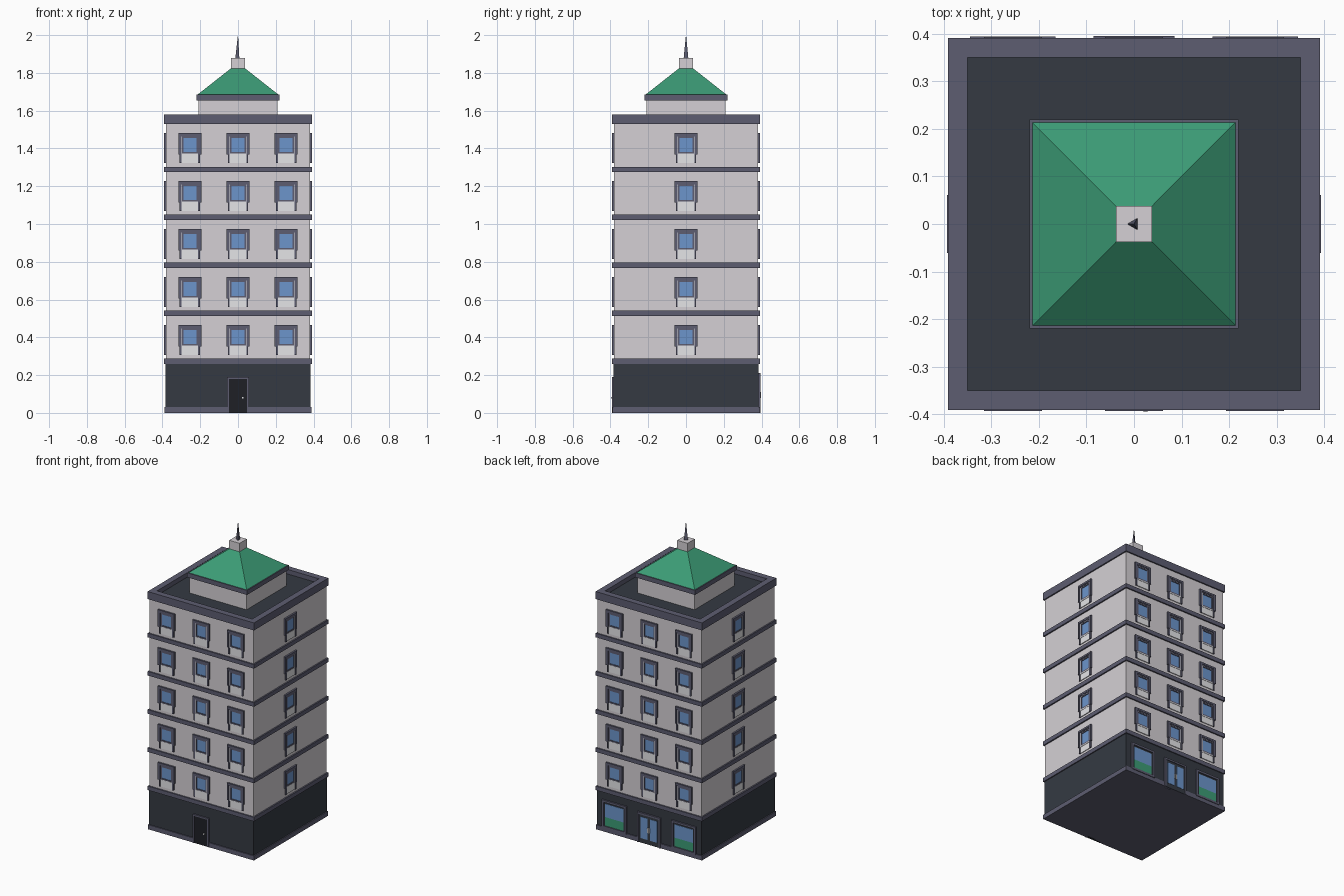
import bpy
import bmesh
import math
from mathutils import Matrix, Vector

cube = bpy.data.objects.get("Cube")
if cube:
    bpy.data.objects.remove(cube)


def material(name, rgb):
    m = bpy.data.materials.new(name)
    m.use_nodes = True
    m.diffuse_color = (*rgb, 1)
    m.node_tree.nodes["Principled BSDF"].inputs["Base Color"].default_value = (*rgb, 1)
    return m


WALL = material("pale wall", (0.66, 0.63, 0.66))
TRIM = material("purple grey trim", (0.11, 0.11, 0.165))
DARK = material("charcoal", (0.035, 0.042, 0.055))
GREEN = material("green", (0.045, 0.33, 0.18))
GLASS = material("blue glass", (0.15, 0.3, 0.6))
WHITE = material("white frame", (0.8, 0.8, 0.82))
DOOR = material("dark door", (0.013, 0.014, 0.019))
MATS = [WALL, TRIM, DARK, GREEN, GLASS, WHITE, DOOR]


def add_box(bm, x0, x1, y0, y1, z0, z1, mat):
    size = Vector((x1 - x0, y1 - y0, z1 - z0))
    mid = Vector((x0 + x1, y0 + y1, z0 + z1)) / 2
    made = bmesh.ops.create_cube(bm, size=1, matrix=Matrix.Translation(mid) @ Matrix.Diagonal((*size, 1)))
    for f in {f for v in made["verts"] for f in v.link_faces}:
        f.material_index = MATS.index(mat)


def add_plate(bm, half, z0, z1, depth, mat, x=0):
    """Panel standing out from a wall whose outside is -y."""
    add_box(bm, x - half, x + half, -depth, 0.01, z0, z1, mat)


def add_frame(bm, half, z0, z1, width, depth, mat, sill=True):
    for s in (-1, 1):
        add_plate(bm, width / 2, z0, z1, depth, mat, s * (half - width / 2))
    add_plate(bm, half - width, z1 - width, z1, depth, mat)
    if sill:
        add_plate(bm, half - width, z0, z0 + width, depth, mat)


def to_mesh(bm, name):
    me = bpy.data.meshes.new(name)
    bm.to_mesh(me)
    bm.free()
    for m in MATS:
        me.materials.append(m)
    return me


def place(me, name, loc=(0, 0, 0), angle=0):
    ob = bpy.data.objects.new(name, me)
    ob.location = loc
    ob.rotation_euler.z = angle
    bpy.context.collection.objects.link(ob)
    return ob


def block(name, half, z0, z1, mat):
    bm = bmesh.new()
    add_box(bm, -half, half, -half, half, z0, z1, mat)
    return place(to_mesh(bm, name), name)


def taper(name, sides, r0, r1, z0, z1, mat, angle):
    bm = bmesh.new()
    bmesh.ops.create_cone(bm, cap_ends=True, segments=sides, radius1=r0, radius2=r1, depth=z1 - z0,
                          matrix=Matrix.Translation((0, 0, (z0 + z1) / 2)) @ Matrix.Rotation(angle, 4, "Z"))
    for f in bm.faces:
        f.material_index = MATS.index(mat)
    return place(to_mesh(bm, name), name)


FLOOR = 0.254
HALF = 0.382

# Ground floor and storeys with a ledge under each
block("base_plinth", 0.39, 0, 0.03, TRIM)
block("ground_floor", 0.384, 0.03, 0.26, DARK)
for i in range(5):
    z = 0.26 + FLOOR * i
    block(f"storey_{i + 1}", HALF, z + 0.02, z + FLOOR + 0.005, WALL)
    block(f"ledge_{i + 1}", 0.391, z, z + 0.027, TRIM)

# Roof deck and parapet
block("roof_deck", 0.37, 1.52, 1.55, DARK)
bm = bmesh.new()
for s in (-1, 1):
    mid = s * 0.3705
    add_box(bm, mid - 0.0205, mid + 0.0205, -0.391, 0.391, 1.53, 1.58, TRIM)
    add_box(bm, -0.35, 0.35, mid - 0.0205, mid + 0.0205, 1.53, 1.58, TRIM)
place(to_mesh(bm, "parapet"), "parapet")

# Penthouse, hipped roof and spire
block("penthouse", 0.21, 1.55, 1.66, WALL)
block("penthouse_eave", 0.22, 1.655, 1.685, TRIM)
R2 = math.sqrt(2)
taper("hipped_roof", 4, 0.214 * R2, 0.036 * R2, 1.685, 1.825, GREEN, math.pi / 4)
block("spire_base", 0.038, 1.815, 1.88, WALL)
taper("spire", 3, 0.014, 0.0005, 1.88, 2.0, TRIM, math.pi / 2)

# Upper window: surround, white trim, sash, pane and apron
bm = bmesh.new()
add_frame(bm, 0.054, 0, 0.15, 0.01, 0.009, TRIM, sill=False)
add_frame(bm, 0.061, 0.045, 0.158, 0.012, 0.011, TRIM, sill=False)
add_plate(bm, 0.044, 0, 0.05, 0.005, WHITE)
add_frame(bm, 0.049, 0.042, 0.146, 0.007, 0.007, WHITE)
add_frame(bm, 0.042, 0.049, 0.139, 0.008, 0.006, TRIM)
add_plate(bm, 0.036, 0.055, 0.133, 0.002, GLASS)
window = to_mesh(bm, "window")

for i in range(5):
    z = 0.287 + FLOOR * i + 0.02
    for x in (-0.255, 0, 0.255):
        place(window, "front_window", (x, -HALF, z))
        place(window, "back_window", (x, HALF, z), math.pi)
    place(window, "left_window", (HALF, 0, z), math.pi / 2)
    place(window, "right_window", (-HALF, 0, z), -math.pi / 2)

# Front entrance
bm = bmesh.new()
add_frame(bm, 0.058, 0, 0.19, 0.01, 0.011, TRIM, sill=False)
add_plate(bm, 0.048, 0, 0.18, 0.0085, DOOR)
add_plate(bm, 0.004, 0.075, 0.085, 0.014, WHITE, 0.024)
place(to_mesh(bm, "front_door"), "front_door", (0, -HALF, 0))

# Back glazed double door
bm = bmesh.new()
add_frame(bm, 0.085, 0, 0.2, 0.012, 0.013, TRIM, sill=False)
add_plate(bm, 0.073, 0, 0.188, 0.0085, DARK)
for s in (-1, 1):
    add_plate(bm, 0.026, 0.03, 0.172, 0.01, GLASS, s * 0.036)
    add_plate(bm, 0.003, 0.08, 0.11, 0.014, WHITE, s * 0.006)
place(to_mesh(bm, "back_door"), "back_door", (0, HALF, 0), math.pi)

# Back shop windows with a green lower panel
bm = bmesh.new()
add_frame(bm, 0.09, 0.025, 0.21, 0.014, 0.012, TRIM)
add_plate(bm, 0.076, 0.039, 0.196, 0.005, DARK)
add_plate(bm, 0.068, 0.04, 0.098, 0.007, GREEN)
add_plate(bm, 0.068, 0.098, 0.186, 0.007, GLASS)
shop = to_mesh(bm, "shop_window")
for s in (-1, 1):
    place(shop, "shop_window", (s * 0.255, HALF, 0), math.pi)
